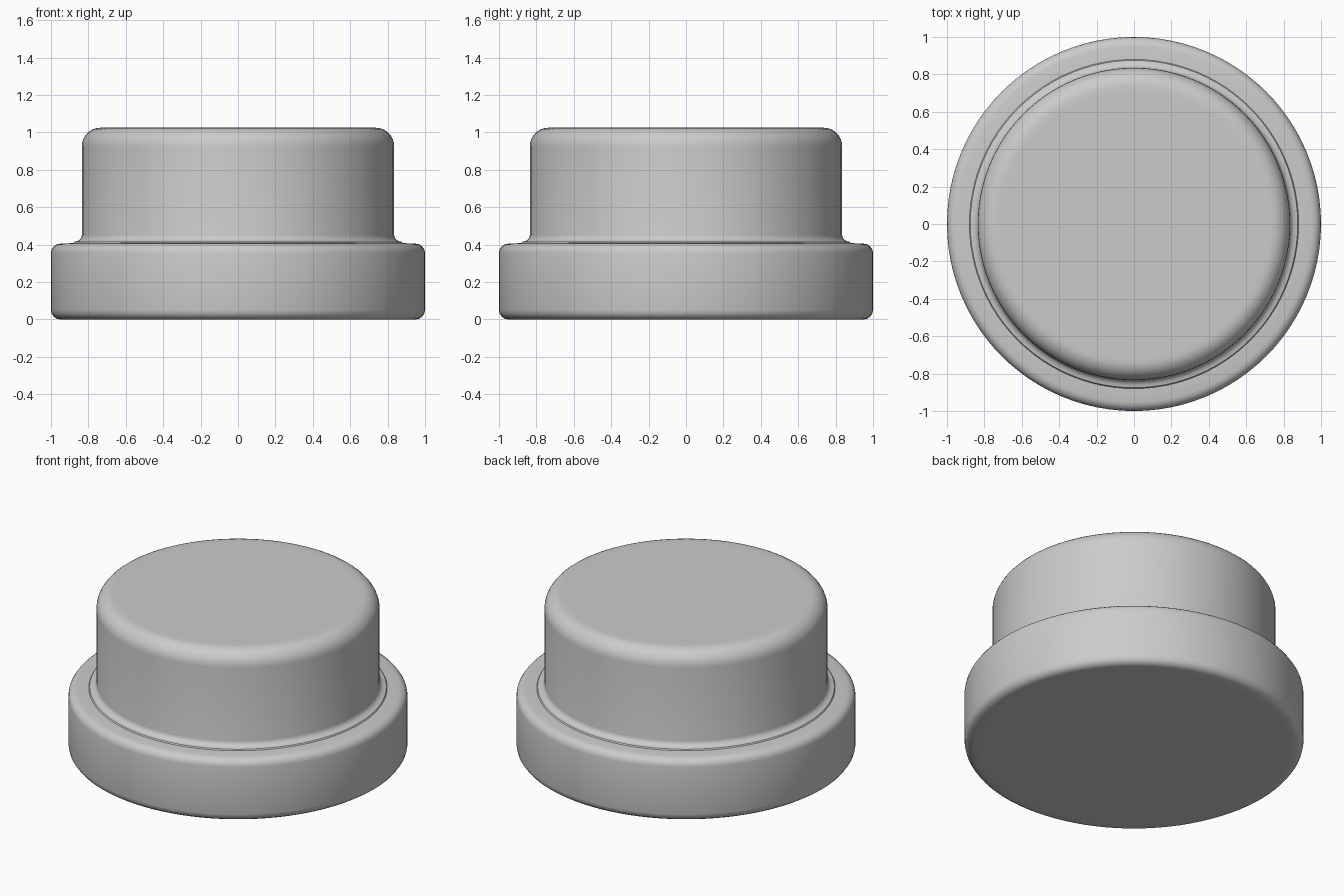
import bpy, bmesh, math

if "Cube" in bpy.data.objects:
    bpy.data.objects.remove(bpy.data.objects["Cube"])

grey = bpy.data.materials.new("plain grey")
grey.use_nodes = True
colour = (0.6, 0.6, 0.6, 1)
grey.diffuse_color = colour
grey.node_tree.nodes["Principled BSDF"].inputs["Base Color"].default_value = colour


def arc(cx, cz, rx, rz, start, end, steps):
    """Points (radius, height) along an elliptical arc, angles in degrees."""
    angles = [math.radians(start + (end - start) * i / steps) for i in range(steps + 1)]
    return [(cx + rx * math.cos(a), cz + rz * math.sin(a)) for a in angles]


def lathe(name, profile, segments=96):
    """Spin a profile that starts and ends on the axis into a closed solid."""
    bm = bmesh.new()
    verts = [bm.verts.new((r, 0, z)) for r, z in profile]
    edges = [bm.edges.new(pair) for pair in zip(verts, verts[1:])]
    bmesh.ops.spin(bm, geom=verts + edges, cent=(0, 0, 0), axis=(0, 0, 1),
                   angle=math.tau, steps=segments, use_duplicate=False)
    bmesh.ops.remove_doubles(bm, verts=bm.verts, dist=0.0001)
    bmesh.ops.recalc_face_normals(bm, faces=bm.faces)
    mesh = bpy.data.meshes.new(name)
    bm.to_mesh(mesh)
    bm.free()
    mesh.materials.append(grey)
    obj = bpy.data.objects.new(name, mesh)
    bpy.context.collection.objects.link(obj)
    bpy.ops.object.select_all(action='DESELECT')
    obj.select_set(True)
    bpy.context.view_layer.objects.active = obj
    bpy.ops.object.shade_smooth_by_angle(angle=math.radians(35))
    return obj


# Wide base flange, concave step, and raised cap with a rounded rim
flange = [(0, 0), (0.9, 0)] + arc(0.95, 0.05, 0.05, 0.05, -90, 0, 4)
flange += arc(0.95, 0.355, 0.05, 0.05, 0, 90, 4)
step = [(0.88, 0.408)] + arc(0.875, 0.45, 0.04, 0.035, 270, 180, 4)
cap = arc(0.735, 0.925, 0.1, 0.1, 0, 90, 8) + [(0.7, 1.025), (0, 1.025)]
lathe("button_body", flange + step + cap)
